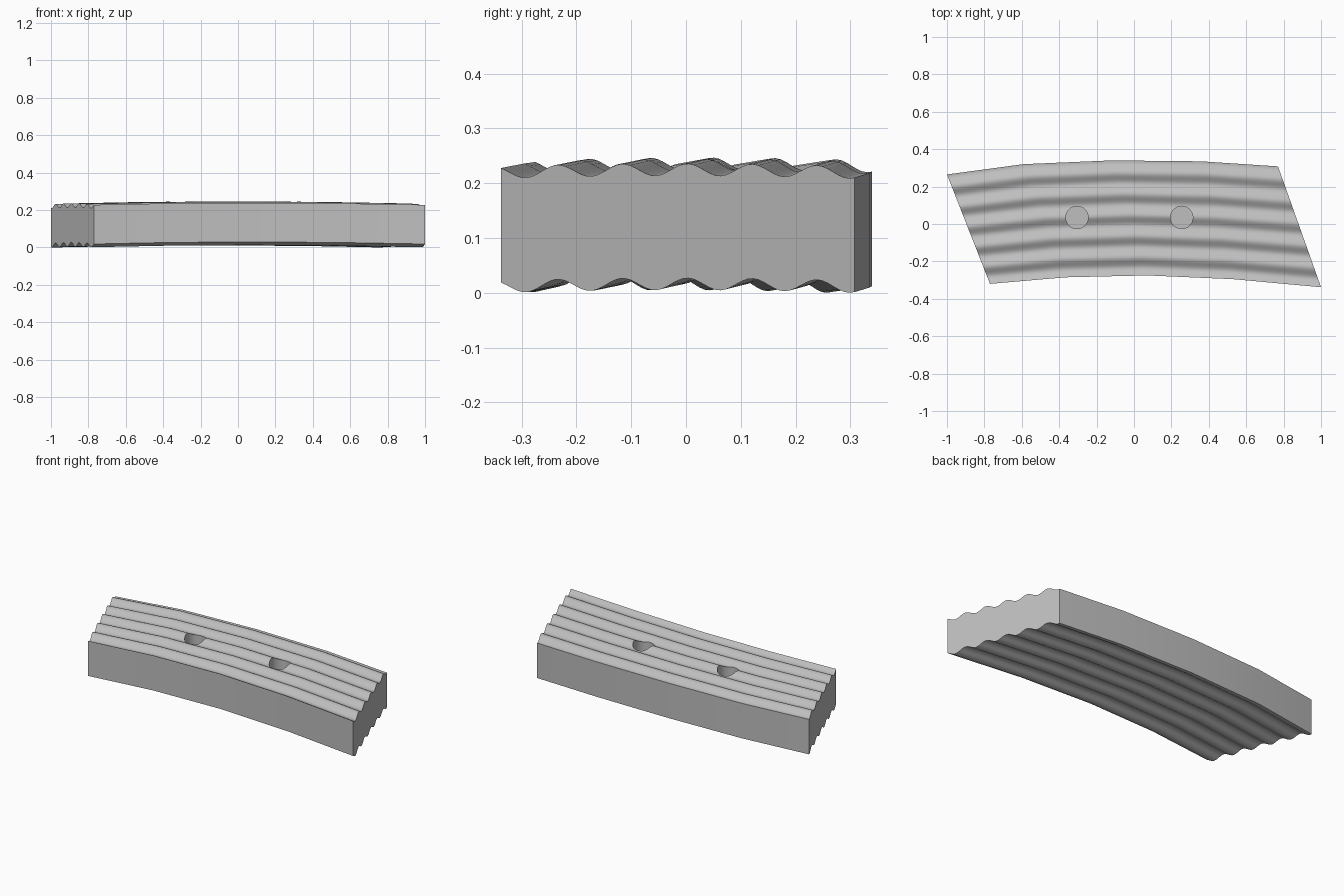
import bpy, bmesh, math
from mathutils import Vector

cube = bpy.data.objects.get("Cube")
if cube:
    bpy.data.objects.remove(cube)

# Plain grey material
grey = bpy.data.materials.new("light_grey")
grey.use_nodes = True
colour = (0.52, 0.52, 0.52, 1)
grey.diffuse_color = colour
grey.node_tree.nodes["Principled BSDF"].inputs["Base Color"].default_value = colour

# Plan outline: matching points along the front and back edges
FRONT = [(-0.77, -0.32), (-0.365, -0.285), (0.07, -0.275), (0.53, -0.295), (1.0, -0.338)]
BACK = [(-1.0, 0.265), (-0.59, 0.32), (-0.12, 0.34), (0.36, 0.335), (0.77, 0.308)]
STEPS = 66
THICKNESS = 0.209


def ripple_height(s, t):
    """Underside height: ripples across t, gentle crown along s and t."""
    wave = 0.011 * math.cos(2 * math.pi * (5.465 * t - 2.88))
    return 0.031 - 0.011 * s * s - 0.005 * (2 * t - 1) ** 2 + wave


# Rippled, curved slab: closed sections bridged along the length
bm = bmesh.new()
rings = []
for i, (f, b) in enumerate(zip(FRONT, BACK)):
    lower, upper = [], []
    for j in range(STEPS + 1):
        t = j / STEPS
        p = Vector(f).lerp(Vector(b), t)
        z = ripple_height(i / 2 - 1, t)
        lower.append(bm.verts.new((p.x, p.y, z)))
        upper.append(bm.verts.new((p.x, p.y, z + THICKNESS)))
    rings.append(lower + upper[::-1])
for a, b in zip(rings, rings[1:]):
    for k in range(len(a)):
        n = (k + 1) % len(a)
        bm.faces.new((a[k], a[n], b[n], b[k]))
bm.faces.new(rings[0])
bm.faces.new(rings[-1])
bmesh.ops.recalc_face_normals(bm, faces=bm.faces)
low = min(v.co.z for v in bm.verts)
bmesh.ops.translate(bm, verts=bm.verts, vec=(0, 0, -low))
mesh = bpy.data.meshes.new("rippled_slab")
bm.to_mesh(mesh)
bm.free()
mesh.materials.append(grey)
slab = bpy.data.objects.new("rippled_slab", mesh)
bpy.context.collection.objects.link(slab)

# Two blind round holes in the top
for x in (-0.305, 0.255):
    bpy.ops.mesh.primitive_cylinder_add(vertices=32, radius=0.06, depth=0.4,
                                        location=(x, 0.035, 0.33))
    drill = bpy.context.object
    drill.name = "hole_cutter"
    drill.hide_render = True
    drill.data.materials.append(grey)
    cut = slab.modifiers.new("hole", "BOOLEAN")
    cut.operation = "DIFFERENCE"
    cut.solver = "EXACT"
    cut.object = drill
    bpy.context.view_layer.objects.active = slab
    bpy.ops.object.modifier_apply(modifier=cut.name)
    bpy.data.objects.remove(drill)

# Smooth ripples with crisp outer edges
bpy.ops.object.select_all(action="DESELECT")
slab.select_set(True)
bpy.context.view_layer.objects.active = slab
bpy.ops.object.shade_smooth_by_angle(angle=math.radians(30))
